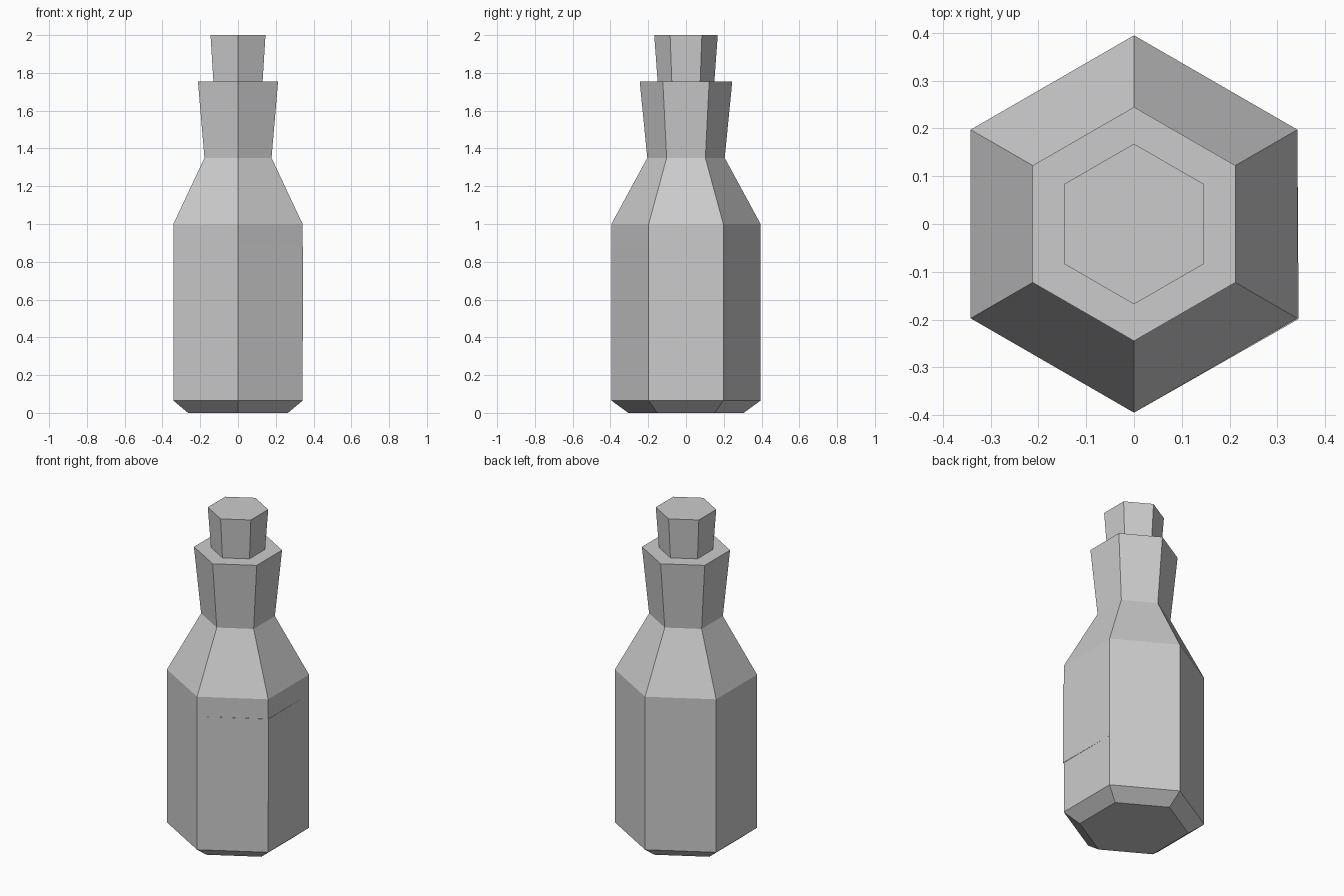
import bpy
import bmesh
from math import sin, cos, pi

if "Cube" in bpy.data.objects:
    bpy.data.objects.remove(bpy.data.objects["Cube"])

SIDES = 6
BODY_R = 0.395


def corner(radius, i):
    # Hexagon corner, with points on the y axis
    a = -pi / 2 + 2 * pi * i / SIDES
    return radius * cos(a), radius * sin(a)


def loft(name, sections):
    """Closed flat-faced solid through rings of (x, y) points at given heights."""
    bm = bmesh.new()
    rings = [[bm.verts.new((x, y, z)) for x, y in pts] for z, pts in sections]
    n = len(rings[0])
    for low, high in zip(rings, rings[1:]):
        for i in range(n):
            j = (i + 1) % n
            bm.faces.new((low[i], low[j], high[j], high[i]))
    bm.faces.new(rings[0][::-1])
    bm.faces.new(rings[-1])
    bmesh.ops.recalc_face_normals(bm, faces=bm.faces)
    mesh = bpy.data.meshes.new(name)
    bm.to_mesh(mesh)
    bm.free()
    obj = bpy.data.objects.new(name, mesh)
    bpy.context.collection.objects.link(obj)
    return obj


def hex_solid(name, profile):
    return loft(name, [(z, [corner(r, i) for i in range(SIDES)]) for r, z in profile])


# Bottle: chamfered foot, straight body, shoulder and flared neck
hex_solid("bottle", [(0.305, 0), (BODY_R, 0.065), (BODY_R, 1.0),
                     (0.205, 1.35), (0.245, 1.755)])

# Stopper standing on the neck
hex_solid("stopper", [(0.15, 1.75), (0.168, 2.0)])

# Very thin label wrapped over the front right and right faces
outline = [corner(BODY_R, 0), corner(BODY_R + 0.003, 1),
           corner(BODY_R, 2), corner(BODY_R - 0.004, 1)]
loft("label", [(0.38, outline), (0.88, outline)])
